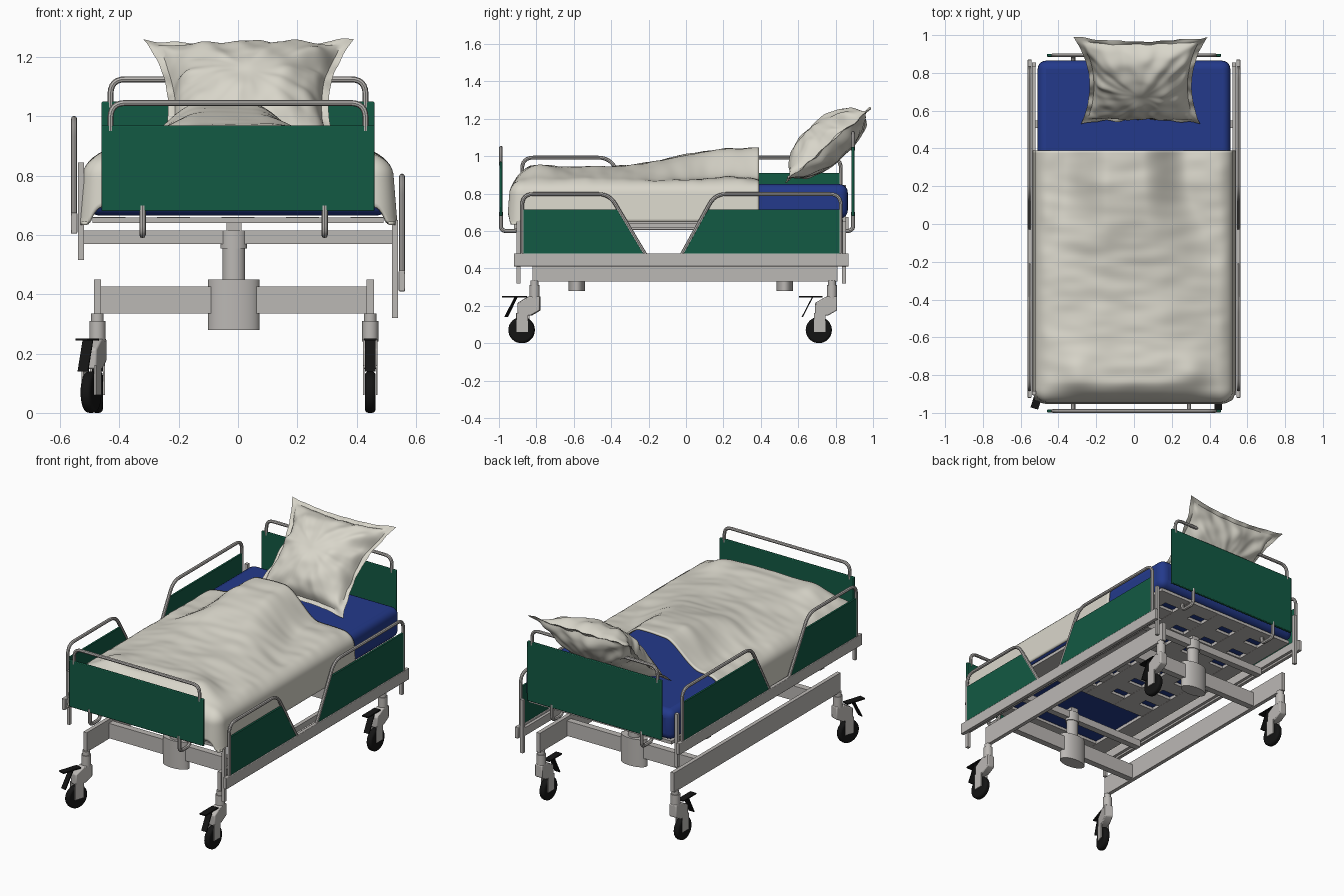
import bpy, bmesh, math
from mathutils import Vector, Matrix, noise

if "Cube" in bpy.data.objects:
    bpy.data.objects.remove(bpy.data.objects["Cube"])


def material(name, rgb):
    m = bpy.data.materials.new(name)
    m.diffuse_color = (*rgb, 1)
    m.use_nodes = True
    m.node_tree.nodes["Principled BSDF"].inputs["Base Color"].default_value = m.diffuse_color
    return m


GREY = material("light_grey_metal", (0.50, 0.48, 0.46))
GREEN = material("green_panel", (0.006, 0.10, 0.056))
BLUE = material("blue_vinyl", (0.017, 0.042, 0.26))
CREAM = material("cream_linen", (0.69, 0.67, 0.59))
BLACK = material("black_rubber", (0.007, 0.007, 0.007))
BX = -0.014          # the wheeled base sits slightly off centre


def finish(bm, name, mat, mtx=None):
    bmesh.ops.recalc_face_normals(bm, faces=bm.faces)
    if mtx:
        bm.transform(mtx)
    me = bpy.data.meshes.new(name)
    bm.to_mesh(me)
    bm.free()
    me.materials.append(mat)
    ob = bpy.data.objects.new(name, me)
    bpy.context.collection.objects.link(ob)
    return ob


def bevel(ob, width, segs=2):
    b = ob.modifiers.new("bevel", 'BEVEL')
    b.width, b.segments, b.limit_method = width, segs, 'ANGLE'
    return ob


def box(name, x0, x1, y0, y1, z0, z1, mat=GREY, mtx=None):
    bm = bmesh.new()
    bmesh.ops.create_cube(bm, size=1)
    for v in bm.verts:
        v.co = ((x0, x1)[v.co.x > 0], (y0, y1)[v.co.y > 0], (z0, z1)[v.co.z > 0])
    return finish(bm, name, mat, mtx)


def cyl(name, c, rx, ry, z0, z1, mat=GREY, mtx=None):
    bm = bmesh.new()
    bmesh.ops.create_cone(bm, cap_ends=True, segments=32, radius1=1, radius2=1, depth=1)
    for v in bm.verts:
        v.co = (c[0] + v.co.x * rx, c[1] + v.co.y * ry, (z0, z1)[v.co.z > 0])
    return finish(bm, name, mat, mtx)


def prism(name, pts, x0, x1, mat=GREY, mtx=None):
    """(y, z) outline extruded along x"""
    bm = bmesh.new()
    f = bm.faces.new([bm.verts.new((x0, y, z)) for y, z in pts])
    new = bmesh.ops.extrude_face_region(bm, geom=[f])["geom"]
    bmesh.ops.translate(bm, vec=(x1 - x0, 0, 0),
                        verts=[g for g in new if isinstance(g, bmesh.types.BMVert)])
    return finish(bm, name, mat, mtx)


def tube(name, pts, r=0.011, bend=0.05, mat=GREY):
    """round bar through the points with rounded corners"""
    pts = [Vector(p) for p in pts]
    path = [pts[0]]
    for a, b, c in zip(pts, pts[1:], pts[2:]):
        p, q = b + (a - b).normalized() * bend, b + (c - b).normalized() * bend
        path += [p * (1 - t) ** 2 + b * 2 * t * (1 - t) + q * t * t for t in [i / 6 for i in range(7)]]
    path.append(pts[-1])
    cu = bpy.data.curves.new(name, 'CURVE')
    cu.dimensions, cu.bevel_depth, cu.bevel_resolution, cu.use_fill_caps = '3D', r, 2, True
    s = cu.splines.new('POLY')
    s.points.add(len(path) - 1)
    for sp, p in zip(s.points, path):
        sp.co = (*p, 1)
    tmp = bpy.data.objects.new("tmp", cu)
    bpy.context.collection.objects.link(tmp)
    me = bpy.data.meshes.new_from_object(tmp.evaluated_get(bpy.context.evaluated_depsgraph_get()))
    bpy.data.objects.remove(tmp)
    me.materials.clear()
    me.materials.append(mat)
    ob = bpy.data.objects.new(name, me)
    bpy.context.collection.objects.link(ob)
    return ob


def smooth(t):
    t = max(0, min(1, t))
    return t * t * (3 - 2 * t)


# wheeled base: side bars, cross beams, lifting columns
for s in (-1, 1):
    xc = BX + s * 0.46
    box("base_side_bar", xc - 0.012, xc + 0.012, -0.82, 0.81, 0.33, 0.45)
for y in (-0.585, 0.527):
    box("base_cross_beam", BX - 0.45, BX + 0.45, y - 0.02, y + 0.02, 0.335, 0.427)
    cyl("lift_housing", (BX, y), 0.087, 0.044, 0.28, 0.45)
    cyl("lift_piston", (BX, y), 0.038, 0.03, 0.45, 0.57)
    cyl("lift_collar", (BX, y), 0.045, 0.034, 0.555, 0.615)
    box("lift_head", BX - 0.025, BX + 0.025, y - 0.025, y + 0.025, 0.60, 0.645)
    box("deck_cross_beam", -0.525, 0.525, y - 0.02, y + 0.02, 0.57, 0.615)

# castors, one of them swivelled
for x, y, ang in ((-1, -0.81, -18), (1, -0.81, 0), (-1, 0.78, 0), (1, 0.78, 0)):
    m = Matrix.Translation((BX + x * 0.46, y, 0)) @ Matrix.Rotation(math.radians(ang), 4, 'Z')
    cyl("castor_stem", (0, 0), 0.021, 0.021, 0.30, 0.335, GREY, m)
    cyl("castor_swivel", (0, 0), 0.027, 0.027, 0.24, 0.31, GREY, m)
    bevel(prism("castor_fork", [(0.028, 0.25), (0.028, 0.175), (-0.02, 0.148), (-0.09, 0.148),
                                (-0.09, 0.215), (-0.03, 0.25)], -0.025, 0.025, GREY, m), 0.006)
    for s in (-1, 1):
        box("castor_fork_cheek", s * 0.022 - 0.003, s * 0.022 + 0.003, -0.095, -0.035, 0.06, 0.16, GREY, m)
    wheel = cyl("castor_wheel", (0, 0), 0.07, 0.07, -0.018, 0.018, BLACK,
                m @ Matrix.Translation((0, -0.07, 0.07)) @ Matrix.Rotation(math.pi / 2, 4, 'Y'))
    bevel(wheel, 0.012, 3)
    box("brake_pedal", -0.021, 0.021, -0.175, -0.05, 0.244, 0.251, BLACK, m)
    prism("brake_lever", [(-0.10, 0.246), (-0.107, 0.246), (-0.162, 0.14), (-0.155, 0.14)],
          -0.018, 0.018, BLACK, m)

# slotted mattress deck, open at the foot end
for i in range(5):
    x = -0.435 + i * 0.2175
    box("deck_strip", x - 0.055, x + 0.055, -0.87 if i in (0, 4) else -0.38, 0.84, 0.64, 0.66)
for i in range(8):
    y = -0.33 + i * 0.16
    box("deck_slat", -0.49, 0.49, y - 0.05, y + 0.05, 0.641, 0.659)
box("deck_foot_slat", -0.49, 0.49, -0.90, -0.80, 0.641, 0.659)

# mattress
bevel(box("mattress", -0.51, 0.51, -0.935, 0.865, 0.665, 0.85, BLUE), 0.045, 5)

# head and foot boards with grab rail and hooks
for name, y, s, top in (("foot", -0.99, -1, 0.97), ("head", 0.893, 1, 1.05)):
    bevel(box(name + "_board", -0.46, 0.46, y - 0.008, y + 0.008, 0.68, top, GREEN), 0.004)
    tube(name + "_grab_rail", [(-0.43, y, top - 0.02), (-0.43, y, top + 0.075),
                               (0.43, y, top + 0.075), (0.43, y, top - 0.02)], 0.01)
    for x in (-0.322, 0.292):
        tube(name + "_hook", [(x, y, 0.70), (x, y, 0.60), (x, y - s * 0.10, 0.60),
                              (x, y - s * 0.10, 0.65)], 0.011, 0.03)

# side rails, the left pair raised
for s, dz in ((1, 0.0), (-1, 0.195)):
    x = s * 0.553
    bevel(box("side_rail_sill", x - 0.011, x + 0.011, -0.92, 0.87, 0.41 + dz, 0.48 + dz), 0.003)
    box("side_rail_inner_bar", s * 0.53 - 0.009, s * 0.53 + 0.009, -0.89, 0.84, 0.42 + dz, 0.47 + dz)
    for y in (-0.895, 0.845):
        box("side_rail_post", s * 0.53 - 0.01, s * 0.53 + 0.01, y - 0.01, y + 0.01, 0.32 + dz, 0.65 + dz)
    rails = (("foot", [(-0.87, 0.475), (-0.22, 0.475), (-0.365, 0.715), (-0.87, 0.715)],
              [(-0.876, 0.46), (-0.876, 0.797), (-0.41, 0.797), (-0.215, 0.47)]),
             ("head", [(-0.02, 0.475), (0.82, 0.475), (0.82, 0.715), (0.12, 0.715)],
              [(-0.025, 0.47), (0.155, 0.797), (0.828, 0.797), (0.828, 0.46)]))
    for name, panel, bar in rails:
        prism(name + "_side_panel", [(y, z + dz) for y, z in panel], x - 0.006, x + 0.006, GREEN)
        tube(name + "_side_rail", [(x, y, z + dz) for y, z in bar], 0.01, 0.06)


# blanket draped over the mattress and the shape lying beneath
def lump(x, y):
    k = smooth((y + 0.45) / 0.75)
    wide = 0.50 - 0.17 * k
    h = (0.055 + 0.10 * k) * smooth(1.35 * (1 - abs(x + 0.045 * k) / wide))
    for fx in (-0.31, 0.31):
        h += 0.035 * math.exp(-((x - fx) ** 2 + (y + 0.78) ** 2) / 0.008)
    h += 0.022 * (1 - min(1, abs(x) / 0.52) ** 4)
    h += 0.014 * noise.noise(Vector((x * 4, y * 6, 1))) + 0.006 * noise.noise(Vector((x * 6, y * 16, 5)))
    return h * smooth((y + 0.97) / 0.14) * smooth((0.54 - abs(x)) / 0.1)


bm = bmesh.new()
NX, NY, R = 90, 100, 0.07
for j in range(NY + 1):
    for i in range(NX + 1):
        X, Y = -0.71 + 1.42 * i / NX, -1.085 + 1.475 * j / NY
        cx, cy = max(-0.455, min(0.455, X)), max(-0.875, Y)
        d = Vector((X - cx, Y - cy))
        L = d.length
        n = d / L if L > 1e-6 else Vector((0, 0))
        a = min(L / R, math.pi / 2)
        out = R * math.sin(a) + 0.08 * max(0, L - R * 1.571)
        drop = R * (1 - math.cos(a)) + max(0, L - R * math.pi / 2)
        x, y = cx + n.x * out, cy + n.y * out
        bm.verts.new((x, y, max(0.645, 0.865 + lump(x, y) * (1 if L == 0 else math.cos(a)) - drop)))
bm.verts.ensure_lookup_table()
for j in range(NY):
    for i in range(NX):
        k = j * (NX + 1) + i
        bm.faces.new([bm.verts[q] for q in (k, k + 1, k + NX + 2, k + NX + 1)])
blanket = finish(bm, "blanket", CREAM)
sol = blanket.modifiers.new("thickness", 'SOLIDIFY')
sol.thickness, sol.offset = 0.012, -1

# crumpled pillow with a flat hem, leaning on the headboard
bm = bmesh.new()
N = 70
for side in (1, -1):
    rows = []
    for j in range(N + 1):
        row = []
        for i in range(N + 1):
            u, v = 2 * i / N - 1, 2 * j / N - 1
            x = u * (0.335 + 0.02 * v) * (1 - 0.19 * (1 - v * v))
            y = v * 0.305 * (1 - 0.10 * (1 - u * u))
            pu, pv = min(1, abs(u) / 0.90), min(1, abs(v) / 0.90)
            t = ((1 - pu ** 2.4) * (1 - pv ** 2.4)) ** 0.55
            ang, rad = math.atan2(v, u), math.hypot(u, v)
            fold = noise.noise(Vector((math.cos(ang) * 4, math.sin(ang) * 4, rad * 1.2 + side)))
            w = 0.030 * fold * min(1, rad) ** 2 + 0.012 * noise.noise(Vector((u * 3, v * 3, side * 4)))
            edge = 0.022 * noise.noise(Vector((u * 4, v * 4, 9))) * max(pu, pv) ** 3
            z = edge + side * ((0.135 if side > 0 else 0.10) * t + w * min(1, t * 2.5))
            row.append(bm.verts.new((x, y, z)))
        rows.append(row)
    for j in range(N):
        for i in range(N):
            bm.faces.new((rows[j][i], rows[j][i + 1], rows[j + 1][i + 1], rows[j + 1][i]))
rim = [v for v in bm.verts if v.is_boundary]
bmesh.ops.remove_doubles(bm, verts=rim, dist=0.0005)
finish(bm, "pillow", CREAM, Matrix.Translation((0.035, 0.76, 1.06)) @ Matrix.Rotation(math.radians(41), 4, 'X'))

# smooth shading with sharp edges kept
for ob in bpy.context.collection.objects:
    ob.select_set(True)
    bpy.context.view_layer.objects.active = ob
bpy.ops.object.shade_smooth_by_angle(angle=math.radians(40))
